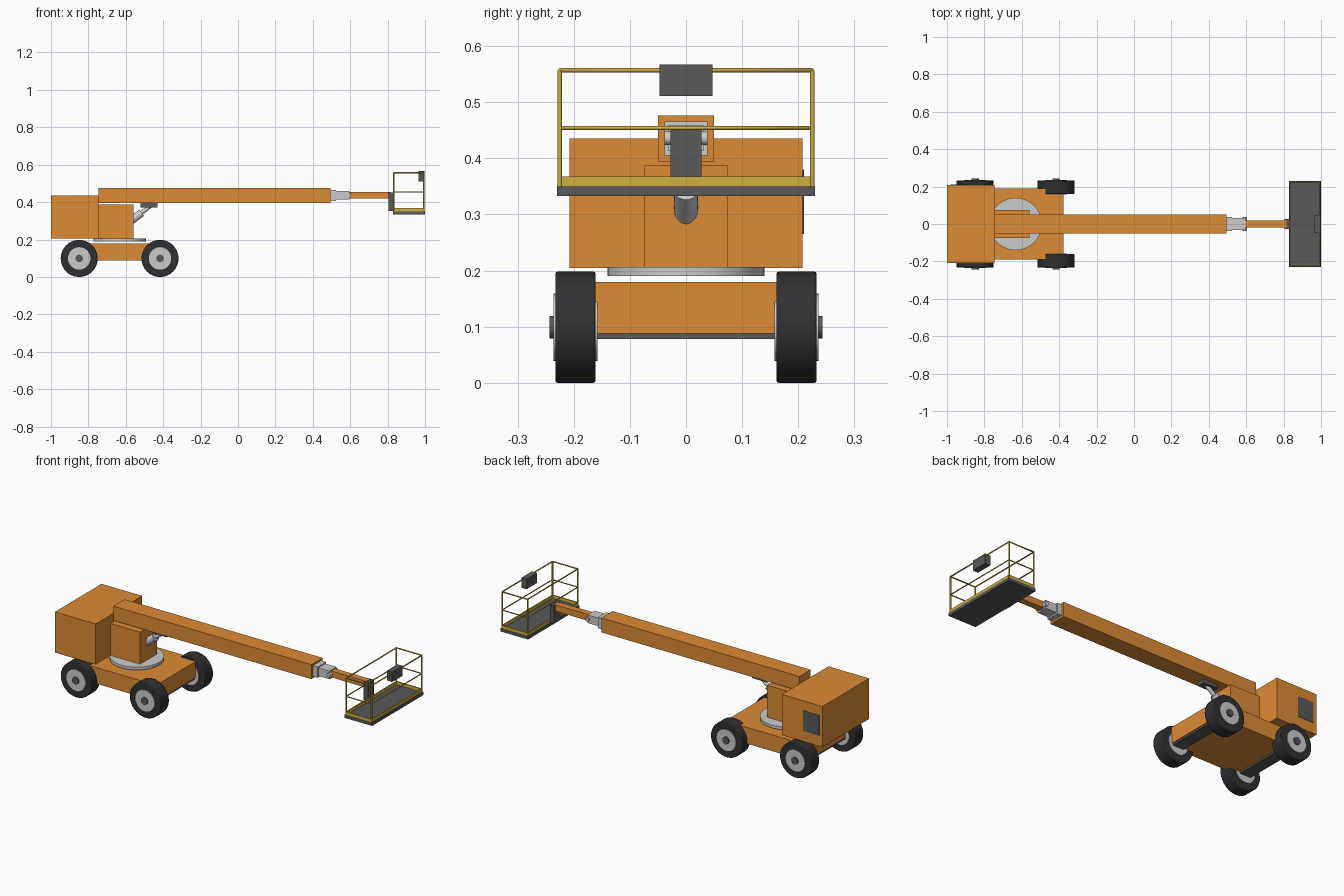
import bpy, math
from mathutils import Vector

if "Cube" in bpy.data.objects:
    bpy.data.objects.remove(bpy.data.objects["Cube"])


def material(name, rgb):
    m = bpy.data.materials.new(name)
    m.diffuse_color = (*rgb, 1)
    m.use_nodes = True
    m.node_tree.nodes["Principled BSDF"].inputs["Base Color"].default_value = m.diffuse_color
    return m


ORANGE = material("orange_paint", (0.72, 0.26, 0.035))
YELLOW = material("yellow_paint", (0.62, 0.43, 0.05))
DARK = material("dark_grey", (0.1, 0.1, 0.105))
RUBBER = material("rubber", (0.03, 0.03, 0.032))


def finish(o, name, mat):
    o.name = o.data.name = name
    if mat:
        o.data.materials.append(mat)
    return o


def box(name, x, y, z, mat=None):
    """Box given by its (min, max) range on each axis."""
    bpy.ops.mesh.primitive_cube_add(size=1, location=[sum(r) / 2 for r in (x, y, z)])
    o = bpy.context.object
    o.scale = [r[1] - r[0] for r in (x, y, z)]
    bpy.ops.object.transform_apply(location=False, rotation=False, scale=True)
    return finish(o, name, mat)


def rod(name, a, b, radius, mat=None, sides=32, bevel=0):
    """Cylinder running from point a to point b."""
    a, b = Vector(a), Vector(b)
    d = b - a
    bpy.ops.mesh.primitive_cylinder_add(vertices=sides, radius=radius, depth=d.length,
                                        location=(a + b) / 2,
                                        rotation=d.to_track_quat('Z', 'Y').to_euler())
    o = bpy.context.object
    if bevel:
        m = o.modifiers.new("bevel", 'BEVEL')
        m.width, m.segments = bevel, 2
    bpy.ops.object.shade_smooth_by_angle(angle=math.radians(35))
    return finish(o, name, mat)


def rail_loop(name, z, x, y, radius, mat):
    """Closed rectangular tube at height z."""
    c = bpy.data.curves.new(name, 'CURVE')
    c.dimensions = '3D'
    c.bevel_depth, c.bevel_resolution = radius, 2
    s = c.splines.new('POLY')
    s.points.add(3)
    for p, (px, py) in zip(s.points, [(x[0], y[0]), (x[1], y[0]), (x[1], y[1]), (x[0], y[1])]):
        p.co = (px, py, z, 1)
    s.use_cyclic_u = True
    o = bpy.data.objects.new(name, c)
    bpy.context.collection.objects.link(o)
    bpy.ops.object.select_all(action='DESELECT')
    o.select_set(True)
    bpy.context.view_layer.objects.active = o
    bpy.ops.object.convert(target='MESH')
    return finish(bpy.context.object, name, mat)


# Chassis, axles and wheels
box("chassis", (-0.888, -0.378), (-0.19, 0.19), (0.088, 0.18), ORANGE)
for end, wx in (("rear", -0.849), ("front", -0.417)):
    box(end + "_axle", (wx - 0.034, wx + 0.034), (-0.17, 0.17), (0.078, 0.122), DARK)
    for side, s in (("right", -1), ("left", 1)):
        n = f"{end}_{side}_"
        rod(n + "tyre", (wx, s * 0.161, 0.099), (wx, s * 0.233, 0.099), 0.099, RUBBER, 40, 0.004)
        rod(n + "rim", (wx, s * 0.158, 0.099), (wx, s * 0.236, 0.099), 0.06)
        rod(n + "hub_cap", (wx, s * 0.23, 0.099), (wx, s * 0.243, 0.099), 0.02, DARK)

# Turntable and upper structure
rod("turntable", (-0.633, 0, 0.19), (-0.633, 0, 0.206), 0.14, sides=48)
box("engine_housing", (-1, -0.745), (-0.208, 0.208), (0.205, 0.435), ORANGE)
box("turret", (-0.75, -0.56), (-0.075, 0.075), (0.205, 0.387), ORANGE)
box("side_grille", (-0.98, -0.88), (0.205, 0.21), (0.265, 0.38), DARK)

# Lift cylinder under the boom
rod("lift_barrel", (-0.61, 0, 0.272), (-0.515, 0, 0.343), 0.021)
rod("lift_rod", (-0.52, 0, 0.34), (-0.465, 0, 0.381), 0.011)
box("lift_bracket", (-0.52, -0.43), (-0.022, 0.022), (0.372, 0.396), DARK)

# Telescopic boom and jib
box("main_boom", (-0.745, 0.495), (-0.05, 0.05), (0.394, 0.476), ORANGE)
box("boom_collar", (0.48, 0.525), (-0.038, 0.038), (0.405, 0.466))
box("boom_extension", (0.5, 0.595), (-0.031, 0.031), (0.413, 0.459))
rod("jib_pin", (0.592, -0.038, 0.436), (0.592, 0.038, 0.436), 0.012, sides=24)
box("jib", (0.585, 0.815), (-0.018, 0.018), (0.419, 0.455), ORANGE)

# Work platform
box("platform_bracket", (0.805, 0.832), (-0.028, 0.028), (0.352, 0.451), DARK)
box("platform_floor", (0.828, 1.0), (-0.23, 0.23), (0.333, 0.35), DARK)
RX, RY = (0.834, 0.993), (-0.225, 0.225)
for end, px in (("inner", RX[0]), ("outer", RX[1])):
    box(end + "_toe_board", (px - 0.003, px + 0.003), (-0.222, 0.222), (0.349, 0.368), YELLOW)
for side, py in (("right", RY[0]), ("left", RY[1])):
    box(side + "_toe_board", RX, (py - 0.003, py + 0.003), (0.349, 0.368), YELLOW)
    for end, px in (("inner", RX[0]), ("outer", RX[1])):
        rod(f"{end}_{side}_post", (px, py, 0.349), (px, py, 0.557), 0.004, YELLOW, 12)
rail_loop("top_rail", 0.557, RX, RY, 0.004, YELLOW)
rail_loop("mid_rail", 0.454, RX, RY, 0.0035, YELLOW)
box("control_box", (0.965, 0.998), (-0.047, 0.047), (0.511, 0.567), DARK)
